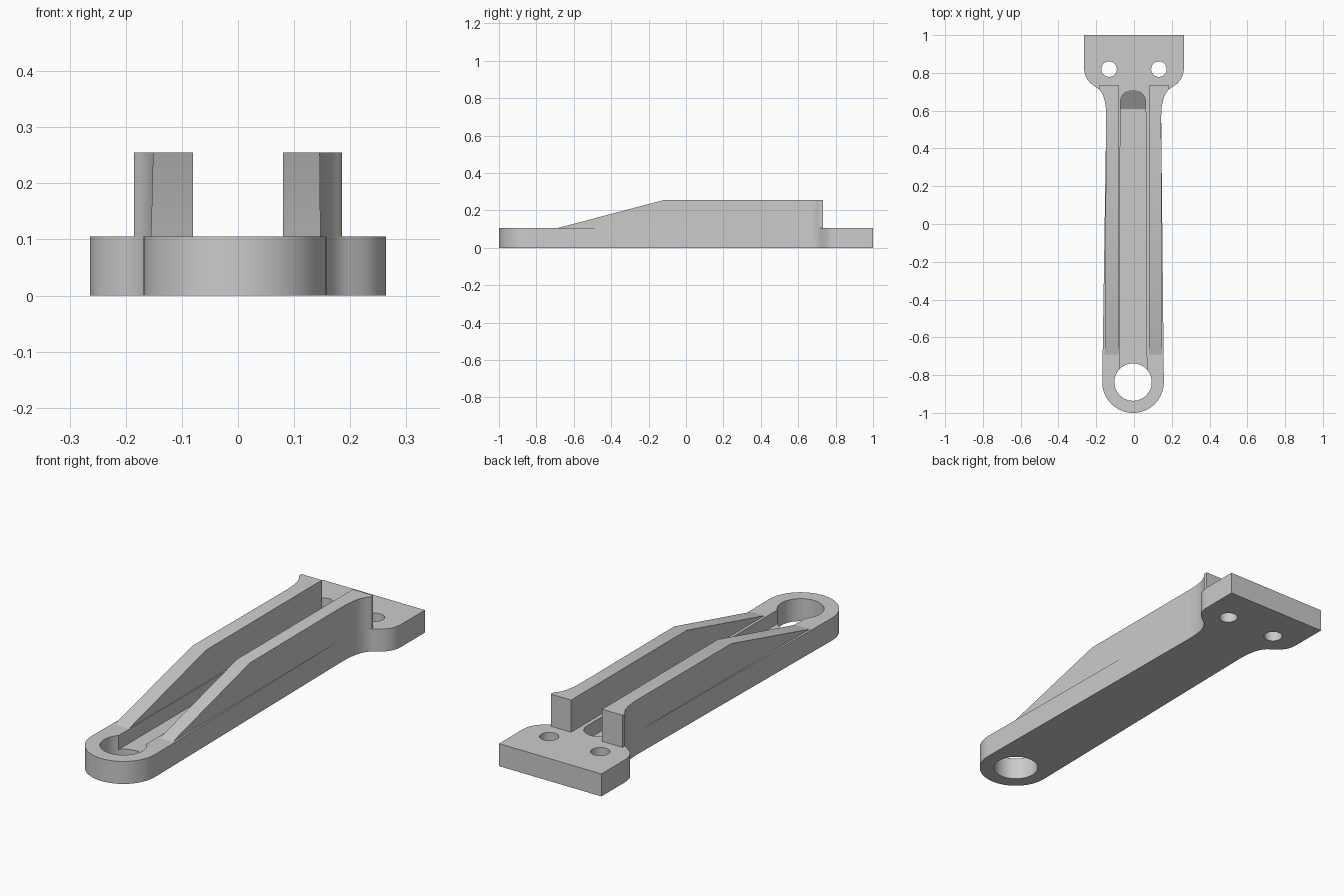
import bpy, bmesh, math
from mathutils import Vector
from mathutils.geometry import interpolate_bezier

cube = bpy.data.objects.get("Cube")
if cube:
    bpy.data.objects.remove(cube, do_unlink=True)

# Plain grey for the whole casting
grey = bpy.data.materials.new("plain grey")
grey.use_nodes = True
grey.diffuse_color = (0.6, 0.6, 0.6, 1)
grey.node_tree.nodes["Principled BSDF"].inputs["Base Color"].default_value = (0.6, 0.6, 0.6, 1)

PLATE_TOP, RAIL_TOP, GROOVE_FLOOR = 0.105, 0.255, 0.04
EYE = (-0.005, -0.837)
EYE_OUTER = 0.163


def arc(centre, radius, start, end, steps):
    """Points on a circle between two angles in degrees."""
    angles = [math.radians(start + (end - start) * i / steps) for i in range(steps + 1)]
    return [(centre[0] + radius * math.cos(a), centre[1] + radius * math.sin(a)) for a in angles]


def bezier(*points, steps=14):
    a, b, c, d = [Vector(p) for p in points]
    return [tuple(p) for p in interpolate_bezier(a, b, c, d, steps)]


def prism(name, outline, low, high, split=None, reshape=None):
    """Upright prism; it can be split across y and its vertices reshaped."""
    bm = bmesh.new()
    base = bm.faces.new([bm.verts.new((x, y, low)) for x, y in outline])
    top = bmesh.ops.extrude_face_region(bm, geom=[base])["geom"]
    bmesh.ops.translate(bm, vec=(0, 0, high - low),
                        verts=[g for g in top if isinstance(g, bmesh.types.BMVert)])
    if split is not None:
        bmesh.ops.bisect_plane(bm, geom=bm.verts[:] + bm.edges[:] + bm.faces[:],
                               plane_co=(0, split, 0), plane_no=(0, 1, 0))
    if reshape:
        for v in bm.verts:
            v.co.z = reshape(v.co)
    bmesh.ops.recalc_face_normals(bm, faces=bm.faces)
    mesh = bpy.data.meshes.new(name)
    bm.to_mesh(mesh)
    bm.free()
    mesh.materials.append(grey)
    obj = bpy.data.objects.new(name, mesh)
    bpy.context.collection.objects.link(obj)
    return obj


def cut(target, cutter):
    """Subtract the cutter, then discard it."""
    cutter.hide_render = True
    mod = target.modifiers.new("cut", "BOOLEAN")
    mod.operation, mod.solver, mod.object = "DIFFERENCE", "EXACT", cutter
    bpy.context.view_layer.objects.active = target
    bpy.ops.object.modifier_apply(modifier=mod.name)
    bpy.data.objects.remove(cutter, do_unlink=True)


def smooth(obj):
    bpy.ops.object.select_all(action="DESELECT")
    obj.select_set(True)
    bpy.context.view_layer.objects.active = obj
    bpy.ops.object.shade_smooth_by_angle(angle=math.radians(25))


def flare(side):
    """Hollow curve where the arm widens into the mounting pad."""
    x = 0.144 if side > 0 else 0.147
    return [(side * px, py) for px, py in
            bezier((x, 0.56), (x, 0.66), (0.165, 0.70), (0.195, 0.72))]


def shoulder(side):
    """Rounded corner of the mounting pad."""
    return [(side * px, py) for px, py in
            bezier((0.195, 0.72), (0.235, 0.745), (0.264, 0.77), (0.264, 0.83))]


# Base plate: round eye, tapering arm and wide mounting pad
outline = arc(EYE, EYE_OUTER, 180, 360, 48)
outline += flare(1) + shoulder(1)[1:] + [(0.264, 1), (-0.264, 1)]
outline += shoulder(-1)[:0:-1] + flare(-1)[::-1]
plate = prism("base_plate", outline, 0, PLATE_TOP)


# Centre groove with a rounded, ramped back end
def groove_shape(co):
    if co.z > PLATE_TOP:
        return co.z
    return GROOVE_FLOOR + max(0, co.y - 0.61) / 0.1 * (PLATE_TOP - GROOVE_FLOOR)


slot = [(-0.077, -0.83), (0.068, -0.83)] + arc((-0.005, 0.643), 0.067, 0, 180, 24)
cut(plate, prism("groove_cutter", slot, GROOVE_FLOOR, 0.2, 0.61, groove_shape))

# Eye hole and two screw holes
for centre, radius, sides in ((EYE, 0.099, 64), ((-0.132, 0.82), 0.041, 40), ((0.132, 0.82), 0.041, 40)):
    ring = arc(centre, radius, 0, 360, sides)[:-1]
    cut(plate, prism("hole_cutter", ring, -0.1, 0.3))
smooth(plate)


# Side rails: flat top with a long ramp down to the eye
def rail_shape(co):
    if co.z < PLATE_TOP + 0.01:
        return co.z
    slope = (RAIL_TOP - PLATE_TOP) / 0.57
    return RAIL_TOP - max(0, -0.12 - co.y) * slope


for name, side in (("left_rail", 1), ("right_rail", -1)):
    toe = 0.147 if side > 0 else 0.155
    edge = [(side * min(abs(x), 0.185), y) for x, y in flare(side)]
    profile = [(side * 0.08, -0.69), (side * toe, -0.69)] + edge
    profile += [(side * 0.185, 0.732), (side * 0.08, 0.732)]
    smooth(prism(name, profile, PLATE_TOP, RAIL_TOP, -0.12, rail_shape))
